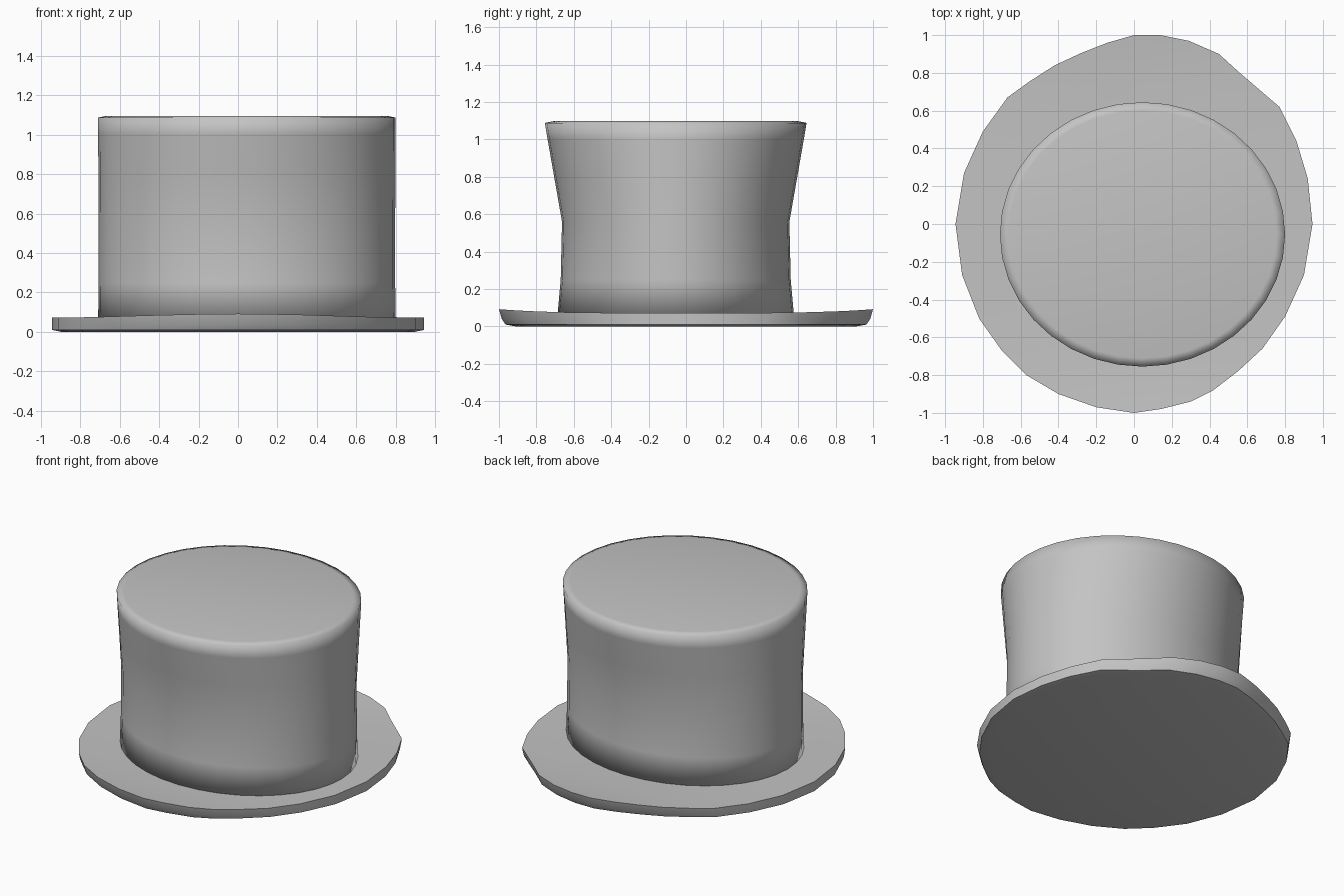
import bpy, bmesh, math

if "Cube" in bpy.data.objects:
    bpy.data.objects.remove(bpy.data.objects["Cube"], do_unlink=True)

felt = bpy.data.materials.new("grey_felt")
felt.use_nodes = True
felt.diffuse_color = (0.55, 0.55, 0.55, 1)
felt.node_tree.nodes["Principled BSDF"].inputs["Base Color"].default_value = felt.diffuse_color


def loft(name, rings, smooth_angle):
    """Skin closed rings from bottom to top, with a cap at each end."""
    bm = bmesh.new()
    loops = [[bm.verts.new(p) for p in ring] for ring in rings]
    for low, high in zip(loops, loops[1:]):
        n = len(low)
        for i in range(n):
            j = (i + 1) % n
            bm.faces.new((low[i], low[j], high[j], high[i]))
    bm.faces.new(loops[0][::-1])
    bm.faces.new(loops[-1])
    bmesh.ops.recalc_face_normals(bm, faces=bm.faces)
    mesh = bpy.data.meshes.new(name)
    bm.to_mesh(mesh)
    bm.free()
    mesh.materials.append(felt)
    obj = bpy.data.objects.new(name, mesh)
    bpy.context.collection.objects.link(obj)
    bpy.ops.object.select_all(action="DESELECT")
    obj.select_set(True)
    bpy.context.view_layer.objects.active = obj
    bpy.ops.object.shade_smooth_by_angle(angle=math.radians(smooth_angle))
    return obj


# Brim: uneven outline, anticlockwise from the left side
outline = [
    (.945, 0), (.92, .24), (.86, .44), (.77, .62), (.56, .8), (.45, .9), (.29, .97), (.14, 1),
    (0, 1), (-.14, .96), (-.28, .905), (-.42, .84), (-.56, .75), (-.67, .67), (-.8, .49),
    (-.9, .27), (-.945, 0), (-.91, -.27), (-.82, -.5), (-.7, -.67), (-.57, -.8), (-.4, -.9),
    (-.2, -.97), (0, -1), (.14, -.98), (.3, -.94), (.42, -.88), (.55, -.78), (.68, -.66),
    (.8, -.49), (.9, -.27)]


def brim_ring(sx, sy, z, lift=0):
    return [(x * sx, y * sy, z + lift * y ** 4) for x, y in outline]


loft("brim", [
    brim_ring(.95, .91, 0),
    brim_ring(1, .965, .01),
    brim_ring(1, .985, .04),
    brim_ring(1, 1, .072, .02),
    brim_ring(.8, .8, .072),
], 45)


# Crown: straight in width, waisted in depth, with a soft top edge
def crown_ring(half_x, half_y, z, sides=36):
    turn = [2 * math.pi * i / sides for i in range(sides)]
    return [(.045 + half_x * math.cos(a), -.055 + half_y * math.sin(a), z) for a in turn]


loft("crown", [
    crown_ring(.755, .632, .06),
    crown_ring(.753, .615, .25),
    crown_ring(.753, .608, .56),
    crown_ring(.754, .65, .8),
    crown_ring(.755, .685, 1),
    crown_ring(.755, .7, 1.088),
    crown_ring(.71, .655, 1.097),
], 180)
